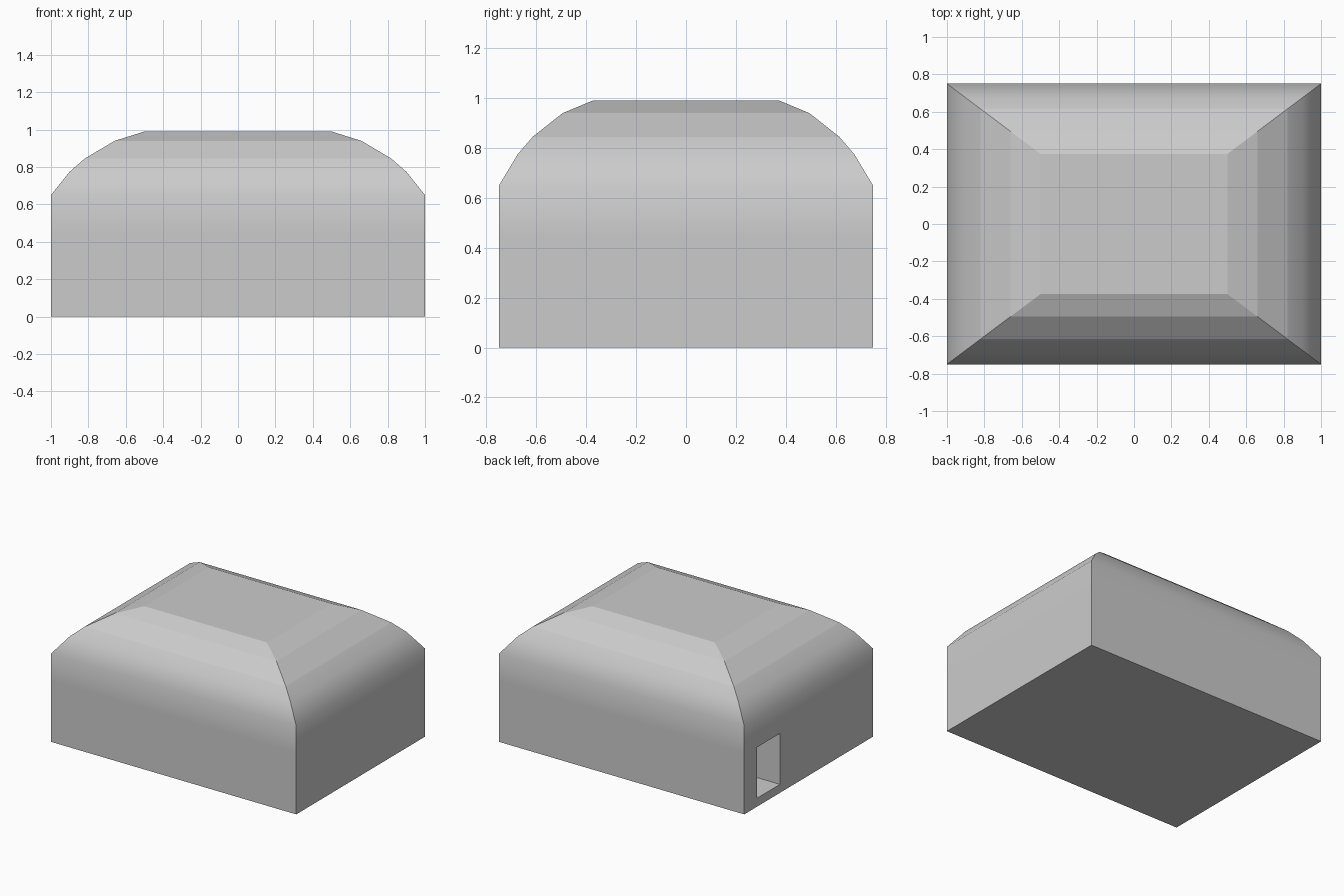
import bpy, bmesh

if "Cube" in bpy.data.objects:
    bpy.data.objects.remove(bpy.data.objects["Cube"])

# Half-width scale and height of each ring, from ground to flat roof
RINGS = [(1, 0), (1, 0.45), (1, 0.65), (0.9, 0.775), (0.82, 0.845), (0.66, 0.94), (0.5, 0.99)]
HALF_X, HALF_Y = 1.0, 0.75


def new_object(name, bm):
    bmesh.ops.recalc_face_normals(bm, faces=bm.faces)
    mesh = bpy.data.meshes.new(name)
    bm.to_mesh(mesh)
    bm.free()
    ob = bpy.data.objects.new(name, mesh)
    bpy.context.collection.objects.link(ob)
    return ob


# Domed body: rectangular rings joined upward, lower curve smooth, crown flat
bm = bmesh.new()
loops = [[bm.verts.new((sx * s * HALF_X, sy * s * HALF_Y, z))
          for sx, sy in ((-1, -1), (1, -1), (1, 1), (-1, 1))] for s, z in RINGS]
for level, (a, b) in enumerate(zip(loops, loops[1:])):
    for i in range(4):
        j = (i + 1) % 4
        face = bm.faces.new((a[i], a[j], b[j], b[i]))
        face.smooth = level < 4
    for i in range(4):
        bm.edges.get((a[i], b[i])).smooth = False   # crisp corners and hips
bm.faces.new(loops[0])
bm.faces.new(loops[-1])
body = new_object("domed_body", bm)

# Doorway recess in the left wall
bm = bmesh.new()
bmesh.ops.create_cube(bm, size=1)
cutter = new_object("doorway_cutter", bm)
cutter.scale = (0.6, 0.27, 0.375)
cutter.location = (-1.0, 0.469, 0.25)
cutter.hide_render = True
cutter.hide_viewport = False
cutter.display_type = 'WIRE'

cut = body.modifiers.new("doorway", 'BOOLEAN')
cut.operation = 'DIFFERENCE'
cut.solver = 'EXACT'
cut.object = cutter
